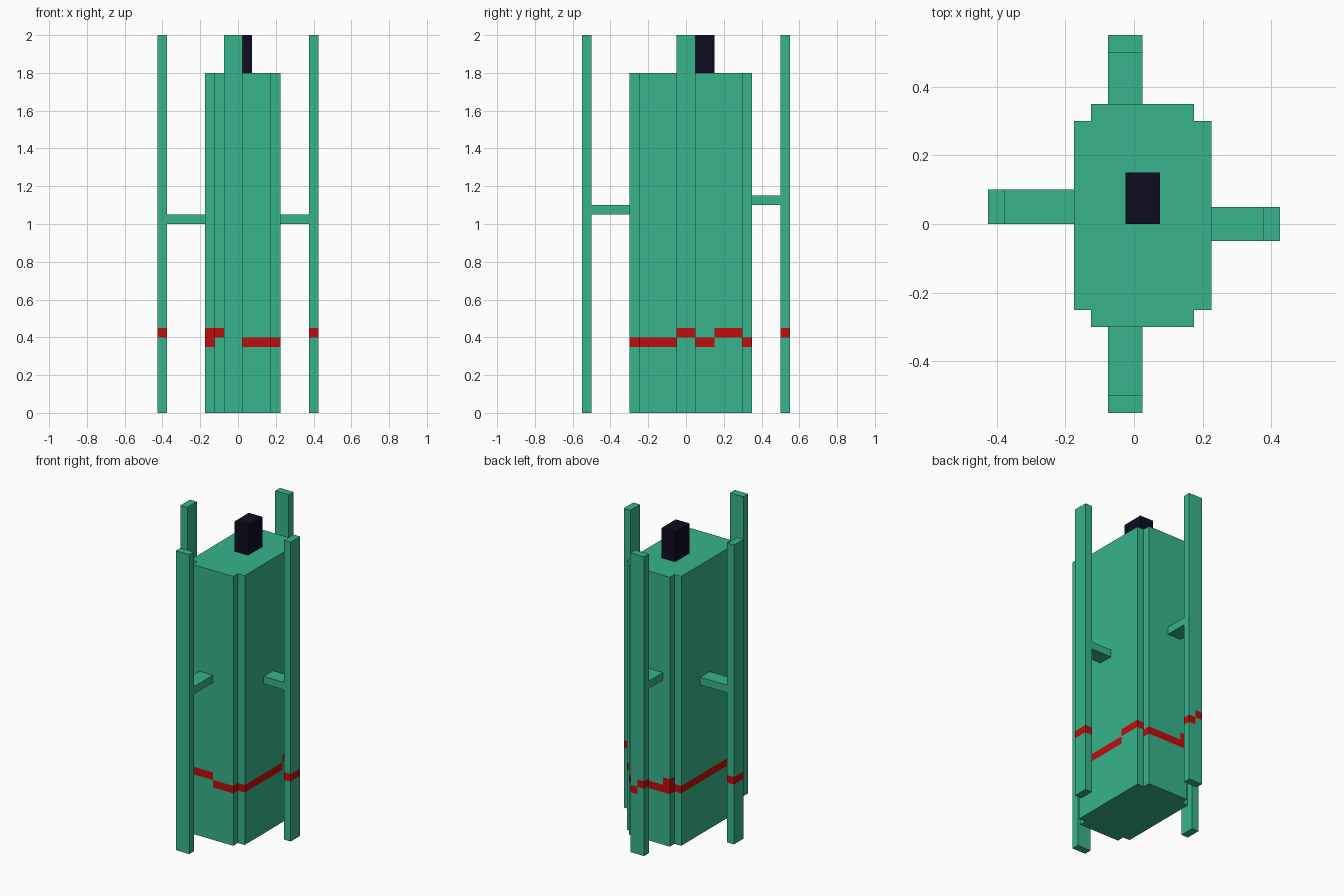
import bpy, bmesh

if "Cube" in bpy.data.objects:
    bpy.data.objects.remove(bpy.data.objects["Cube"], do_unlink=True)


def material(name, rgb):
    m = bpy.data.materials.new(name)
    m.use_nodes = True
    color = (*rgb, 1.0)
    m.diffuse_color = color
    m.node_tree.nodes["Principled BSDF"].inputs["Base Color"].default_value = color
    return m


green = material("sea_green", (0.037, 0.456, 0.262))
red = material("stripe_red", (0.53, 0.004, 0.004))
dark = material("dark_navy", (0.0037, 0.0037, 0.0144))

# Stripe heights that a wall can carry
LOW, MID, HIGH = (0.35, 0.40), (0.40, 0.45), (0.45, 0.50)
TALL = (0.35, 0.45)


def prism(name, outline, z0, z1, mats):
    """Upright prism; each outline point holds (x, y, stripe of the wall that follows)."""
    bands = [p[2] for p in outline if p[2]]
    levels = sorted({z0, z1, *(z for band in bands for z in band)})
    bm = bmesh.new()
    rings = [[bm.verts.new((x, y, z)) for x, y, _ in outline] for z in levels]
    n = len(outline)
    for k in range(len(levels) - 1):
        middle = (levels[k] + levels[k + 1]) / 2
        for i, (_, _, band) in enumerate(outline):
            j = (i + 1) % n
            face = bm.faces.new((rings[k][i], rings[k][j], rings[k + 1][j], rings[k + 1][i]))
            if band and band[0] < middle < band[1]:
                face.material_index = 1
    bm.faces.new(rings[0][::-1])
    bm.faces.new(rings[-1])
    mesh = bpy.data.meshes.new(name)
    bm.to_mesh(mesh)
    bm.free()
    for m in mats:
        mesh.materials.append(m)
    obj = bpy.data.objects.new(name, mesh)
    bpy.context.collection.objects.link(obj)
    return obj


def block(name, x0, x1, y0, y1, z0, z1, mats, band=None):
    corners = [(x0, y0), (x1, y0), (x1, y1), (x0, y1)]
    return prism(name, [(x, y, band) for x, y in corners], z0, z1, mats)


# Notched body with a stepped stripe
body = [
    (-0.125, -0.30, MID), (0.025, -0.30, LOW), (0.175, -0.30, LOW),
    (0.175, -0.25, LOW), (0.225, -0.25, LOW), (0.225, 0.15, MID),
    (0.225, 0.30, MID), (0.175, 0.30, LOW), (0.175, 0.35, LOW),
    (-0.075, 0.35, TALL), (-0.125, 0.35, TALL), (-0.125, 0.30, LOW),
    (-0.175, 0.30, LOW), (-0.175, -0.25, TALL), (-0.125, -0.25, MID),
]
prism("body", body, 0, 1.8, [green, red])

# Dark cap on top
block("top_cap", -0.025, 0.075, 0, 0.15, 1.8, 2, [dark])

# Upright posts
block("front_post", -0.075, 0.025, -0.55, -0.50, 0, 2, [green])
block("left_post", 0.375, 0.425, -0.05, 0.05, 0, 2, [green, red], MID)
block("right_post", -0.425, -0.375, 0, 0.10, 0, 2, [green, red], MID)
back = [
    (-0.075, 0.50, HIGH), (-0.025, 0.50, MID), (0.025, 0.50, MID),
    (0.025, 0.55, MID), (-0.025, 0.55, HIGH), (-0.075, 0.55, HIGH),
]
prism("back_post", back, 0, 2, [green, red])

# Arms joining the posts to the body
block("front_arm", -0.075, 0.025, -0.50, -0.30, 1.05, 1.10, [green])
block("back_arm", -0.075, 0.025, 0.35, 0.50, 1.10, 1.15, [green])
block("left_arm", 0.225, 0.375, -0.05, 0.05, 1.0, 1.05, [green])
block("right_arm", -0.375, -0.175, 0, 0.10, 1.0, 1.05, [green])
